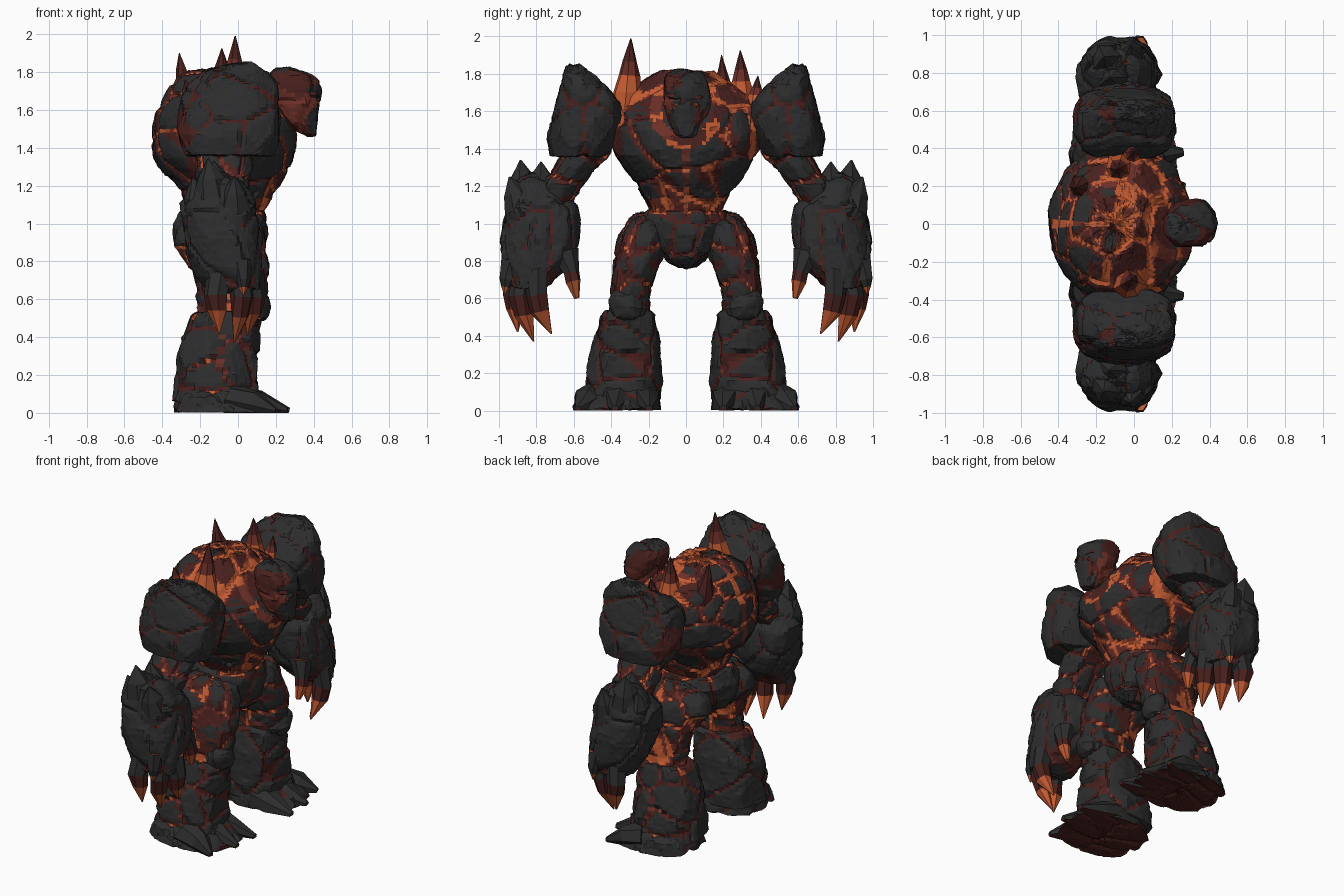
import bpy, bmesh, math, random
from mathutils import Vector, noise
from mathutils.kdtree import KDTree

if "Cube" in bpy.data.objects:
    bpy.data.objects.remove(bpy.data.objects["Cube"])

CHAR, DARK, EMBER, LAVA = range(4)
MATS = []
for nm, col in (("charcoal rock", (.026, .026, .027)), ("dark red rock", (.068, .015, .013)),
                ("ember red", (.15, .028, .02)), ("lava orange", (.55, .105, .033))):
    m = bpy.data.materials.new(nm)
    m.diffuse_color = (*col, 1)
    m.use_nodes = True
    m.node_tree.nodes["Principled BSDF"].inputs["Base Color"].default_value = m.diffuse_color
    MATS.append(m)


def finish(name, bm, mirror):
    bmesh.ops.recalc_face_normals(bm, faces=bm.faces)
    me = bpy.data.meshes.new(name)
    bm.to_mesh(me)
    bm.free()
    for m in MATS:
        me.materials.append(m)
    ob = bpy.data.objects.new(name, me)
    bpy.context.collection.objects.link(ob)
    if mirror:
        mod = ob.modifiers.new("Mirror", 'MIRROR')
        mod.use_axis = (False, True, False)
        mod.use_mirror_merge = False
    return ob


def skin(bm, rings):
    """Join vertex rings into a closed skin."""
    n = len(rings[0])
    for a, b in zip(rings, rings[1:]):
        for i in range(n):
            j = (i + 1) % n
            bm.faces.new((a[i], a[j], b[j], b[i]))
    for r in (rings[0], rings[-1]):
        c = bm.verts.new(sum((v.co for v in r), Vector()) / n)
        for i in range(n):
            bm.faces.new((r[i], r[(i + 1) % n], c))


def tree(points):
    kd = KDTree(len(points))
    for i, p in enumerate(points):
        kd.insert(p, i)
    kd.balance()
    return kd


def rock(name, secs, plates, facets, seed, cool=.3, width=.035, depth=.014, power=2.4,
         heat=None, paint=None, mirror=True, step=.018, squash=1):
    """Stacked oval sections (z, cx, cy, rx, ry), chipped into flat facets and cracked plates."""
    random.seed(seed)
    bm = bmesh.new()
    n = max(16, int(2 * math.pi * max((s[3] + s[4]) / 2 for s in secs) / step))
    rows = [secs[0]]
    for a, b in zip(secs, secs[1:]):
        k = max(1, math.ceil(math.dist(a, b) / 1.3 / step))
        rows += [[p + (q - p) * t / k for p, q in zip(a, b)] for t in range(1, k + 1)]
    rings = []
    for z, cx, cy, rx, ry in rows:
        ring = []
        for i in range(n):
            t = 2 * math.pi * i / n
            c, s = math.cos(t), math.sin(t)
            ring.append(bm.verts.new((cx + rx * math.copysign(abs(c) ** (2 / power), c),
                                      cy + ry * math.copysign(abs(s) ** (2 / power), s), z)))
        rings.append(ring)
    skin(bm, rings)
    bmesh.ops.recalc_face_normals(bm, faces=bm.faces)
    bm.normal_update()
    verts = list(bm.verts)
    sites = [(v.co.copy(), v.normal.copy()) for v in random.sample(verts, facets)]
    small = tree([s[0] for s in sites])
    scale = Vector((1, 1, squash))
    big = tree([v.co * scale for v in random.sample(verts, plates)])

    def crack(p):
        d = big.find_n(p * scale, 2)
        return min(1.2, (d[1][2] - d[0][2]) / width)
    # colours: hot in the crack centres, cooling toward the plates, varied per facet
    for f in bm.faces:
        c = f.calc_center_median()
        s = sites[small.find(c)[1]][0]
        v = crack(c) + cool + .5 * noise.noise(s * 9) - (heat(c, f.normal) if heat else 0)
        f.material_index = LAVA if v < .25 else EMBER if v < .45 else DARK if v < 1 else CHAR
        fixed = paint(s if n < 70 else c, f.normal) if paint else None
        if fixed is not None:
            f.material_index = fixed
    moves = []
    for v in verts:
        c, nrm = sites[small.find(v.co)[1]]
        flat = max(-.022, min(.022, (v.co - c).dot(nrm)))
        p = v.co - nrm * flat * .8 - v.normal * (.004 + depth * max(0, 1 - crack(v.co)))
        moves.append(p + Vector([random.uniform(-.002, .002) for _ in range(3)]))
    for v, p in zip(verts, moves):
        v.co = (p.x, p.y, max(0, p.z))
    return finish(name, bm, mirror)


def spike(name, pts, cols, mirror=True, seed=1, sides=7):
    """Tapering chain of (x, y, z, radius) points; one colour per segment."""
    random.seed(seed)
    bm = bmesh.new()
    rings = []
    axis = (Vector(pts[-1][:3]) - Vector(pts[0][:3])).normalized()
    q = axis.to_track_quat('Z', 'Y')
    for x, y, z, r in pts:
        ring = []
        for i in range(sides):
            t = 2 * math.pi * i / sides
            k = r * random.uniform(.85, 1.15)
            p = Vector((x, y, z)) + q @ Vector((k * math.cos(t), k * math.sin(t), 0))
            p.z = max(0, p.z)
            ring.append(bm.verts.new(p))
        rings.append(ring)
    skin(bm, rings)
    for i, f in enumerate(bm.faces):
        low = f.calc_center_median().z < .012
        f.material_index = DARK if low else cols[min(i // sides, len(cols) - 1)]
    return finish(name, bm, mirror)


# torso: hot collar round the head, glowing waist, seams down chest and back
def torso_heat(c, n):
    h = .08
    ring = math.hypot(c.y, c.z - 1.6)
    if c.x > .05 and .13 < ring < .2 and c.z < 1.72:
        h = 1.15
    elif c.x > -.1 and c.z > 1.62:
        h = .95 if .24 < abs(c.y) < .34 and c.z > 1.66 else .6
    elif c.x > -.25 and c.z > 1.6 and abs(c.y) > .2:
        h = .7
    elif abs(c.y) > .34 and c.x > 0:
        h = .55
    if abs(c.y) < .013 and (c.x > .1 or c.x < -.12):
        h = max(h, 1.05)
    if c.z < 1.13:
        h = max(h, 1.0)
    return h


rock("torso", [(1.02, -.07, 0, .16, .17), (1.1, -.06, 0, .215, .21), (1.2, -.06, 0, .27, .26),
               (1.3, -.07, 0, .35, .34), (1.4, -.07, 0, .38, .4), (1.5, -.07, 0, .375, .42),
               (1.6, -.09, 0, .33, .4), (1.7, -.12, 0, .25, .335), (1.77, -.12, 0, .19, .23),
               (1.82, -.1, 0, .13, .15), (1.83, -.1, 0, .03, .03)],
     36, 150, 3, cool=.25, width=.05, power=2.2, heat=torso_heat, mirror=False, squash=1.7)
rock("pelvis", [(1.085, -.08, 0, .1, .1), (1.07, -.08, 0, .22, .215), (1, -.09, 0, .25, .24),
                (.9, -.09, 0, .24, .19), (.82, -.07, 0, .2, .11), (.76, -.04, 0, .1, .04)],
     14, 50, 5, cool=.35, mirror=False, heat=lambda c, n: .6 if c.z > 1.06 else 0)


# head: charcoal face and crown, red cheeks
def head_paint(c, n):
    if n.z > .75 or (abs(c.y) < .085 and c.x > .35):
        return None
    return DARK if c.z > 1.72 or c.x < .25 else EMBER


rock("head", [(1.45, .39, 0, .025, .03), (1.47, .37, 0, .05, .06), (1.55, .33, 0, .1, .1),
              (1.65, .315, 0, .125, .125), (1.75, .295, 0, .13, .12), (1.8, .27, 0, .1, .09),
              (1.825, .27, 0, .03, .03)],
     5, 36, 9, cool=.75, mirror=False, paint=head_paint)
rock("brow", [(1.655, .4, 0, .02, .05), (1.67, .39, 0, .05, .095), (1.7, .375, 0, .055, .1),
              (1.72, .37, 0, .02, .05)], 3, 10, 4, cool=.9, mirror=False,
     paint=lambda c, n: DARK if abs(c.y) > .07 else None)
spike("eye", [(.39, .06, 1.635, .022), (.428, .055, 1.635, .012)], [EMBER], sides=5)

# shoulders and arms
rock("shoulder_plate", [(1.35, -.05, .6, .06, .04), (1.36, -.05, .58, .23, .15),
                        (1.45, -.05, .56, .27, .18), (1.55, -.05, .535, .275, .19),
                        (1.65, -.04, .525, .26, .175), (1.73, -.03, .545, .235, .13),
                        (1.8, -.02, .585, .17, .075), (1.845, .03, .6, .06, .03)],
     13, 42, 12, cool=.62, width=.03, power=2.6)
rock("upper_arm", [(1.5, -.07, .45, .13, .09), (1.38, -.07, .53, .15, .13),
                   (1.25, -.08, .63, .14, .12), (1.15, -.08, .7, .13, .11),
                   (1.05, -.08, .74, .1, .08)],
     14, 45, 14, cool=.3, heat=lambda c, n: .6 if c.y < .47 or c.z < 1.14 else .1)
rock("forearm", [(1.27, -.1, .83, .05, .04), (1.22, -.1, .82, .13, .1), (1.1, -.1, .775, .2, .185),
                 (1, -.09, .77, .205, .2), (.9, -.08, .78, .205, .21), (.8, -.06, .795, .19, .195),
                 (.72, -.04, .82, .17, .15), (.65, -.02, .84, .14, .1), (.63, -.02, .84, .05, .04)],
     14, 75, 21, cool=.98, heat=lambda c, n: .35 if c.z < .72 or n.z < -.5 else 0)
for i, (x, y, z, r, tx, ty, tz) in enumerate((
        (-.1, .77, 1.14, .1, -.13, .775, 1.33), (-.14, .86, 1.14, .1, -.16, .885, 1.34),
        (-.02, .88, 1.08, .09, -.02, .945, 1.25), (-.2, .82, 1.06, .09, -.24, .86, 1.24),
        (0, .7, 1.02, .08, .03, .7, 1.17))):
    spike(f"elbow_spike_{i + 1}", [(x, y, z, r), ((x + tx) / 2, (y + ty) / 2, (z + tz) / 2, r * .75),
                                   (tx, ty, tz, .004)], [CHAR], seed=i)

# clawed hands
claws = {"claw_front": [(.06, .8, .76, .075), (.09, .8, .62, .06), (.08, .78, .53, .05), (.05, .72, .41, .004)],
         "claw_middle": [(0, .87, .75, .075), (.02, .89, .62, .06), (.01, .87, .51, .05), (-.02, .815, .37, .004)],
         "claw_back": [(-.1, .89, .76, .075), (-.12, .92, .62, .06), (-.11, .92, .54, .05), (-.1, .9, .42, .004)],
         "claw_outer": [(.02, .93, .8, .06), (.03, .96, .7, .04), (.03, .965, .66, .025), (.03, .97, .62, .004)],
         "thumb": [(.03, .65, .85, .07), (.06, .61, .74, .045), (.06, .6, .69, .042), (.05, .585, .6, .015)]}
for i, (nm, pts) in enumerate(claws.items()):
    spike(nm, pts, [CHAR, CHAR if nm == "claw_outer" else DARK, LAVA], seed=i + 30)

# legs: glowing knee joint, heavy shin, flat foot with dark red sole
rock("thigh", [(1.06, -.09, .23, .06, .04), (1.02, -.09, .225, .17, .085), (.98, -.09, .225, .22, .11),
               (.88, -.09, .235, .245, .14), (.75, -.04, .275, .21, .125),
               (.62, -.03, .3, .185, .11), (.5, -.03, .31, .17, .1)],
     16, 60, 17, cool=.25, width=.04,
     heat=lambda c, n: .95 if c.z < .575 else .35 if n.y < -.5 and c.z < .8 else 0)
rock("knee", [(.47, .08, .315, .03, .03), (.5, .08, .315, .07, .08), (.56, .085, .315, .08, .1),
              (.62, .08, .315, .07, .08), (.65, .08, .315, .03, .03)], 3, 16, 8, cool=.85)
rock("shin", [(.54, -.06, .31, .06, .05), (.54, -.05, .31, .15, .12), (.5, -.07, .31, .185, .145),
              (.35, -.1, .315, .205, .18), (.2, -.11, .33, .215, .2),
              (.06, -.11, .345, .225, .21), (.03, -.11, .345, .1, .1)],
     15, 60, 23, cool=.45, power=2.7, heat=lambda c, n: .6 if n.z > .7 else 0)
rock("foot", [(.13, -.1, .35, .1, .1), (.11, -.1, .35, .22, .2), (.06, -.07, .365, .26, .225),
              (.02, -.055, .37, .285, .235), (0, -.055, .37, .285, .235), (0, -.055, .37, .05, .05)],
     7, 40, 25, cool=.85, paint=lambda c, n: DARK if n.z < -.8 else None)
for i, (x, y, tx, ty) in enumerate(((.06, .22, .27, .2), (.06, .36, .26, .38), (.04, .5, .2, .58))):
    spike(f"toe_{i + 1}", [(x - .08, y, .07, .09), (x + .05, y + (ty - y) * .4, .04, .075),
                           (tx, ty, .01, .02)], [CHAR], seed=i + 50)

# glowing horns on the upper back, not symmetric
for i, (x, y, z, r, tx, ty, tz) in enumerate((
        (-.03, -.32, 1.58, .1, -.015, -.295, 1.99), (-.08, .3, 1.58, .1, -.085, .29, 1.925),
        (-.27, .2, 1.62, .075, -.31, .19, 1.9), (-.02, .37, 1.58, .07, .0, .385, 1.79),
        (-.25, -.28, 1.58, .06, -.28, -.3, 1.76))):
    def at(t, k):
        return (x + (tx - x) * t, y + (ty - y) * t, z + (tz - z) * t, r * k)
    spike(f"back_horn_{i + 1}", [at(0, 1), at(.3, .8), at(.52, .55), at(.7, .36), at(1, .03)],
          [LAVA, LAVA, EMBER, DARK] if i != 2 else [DARK], mirror=False, seed=i + 70)
